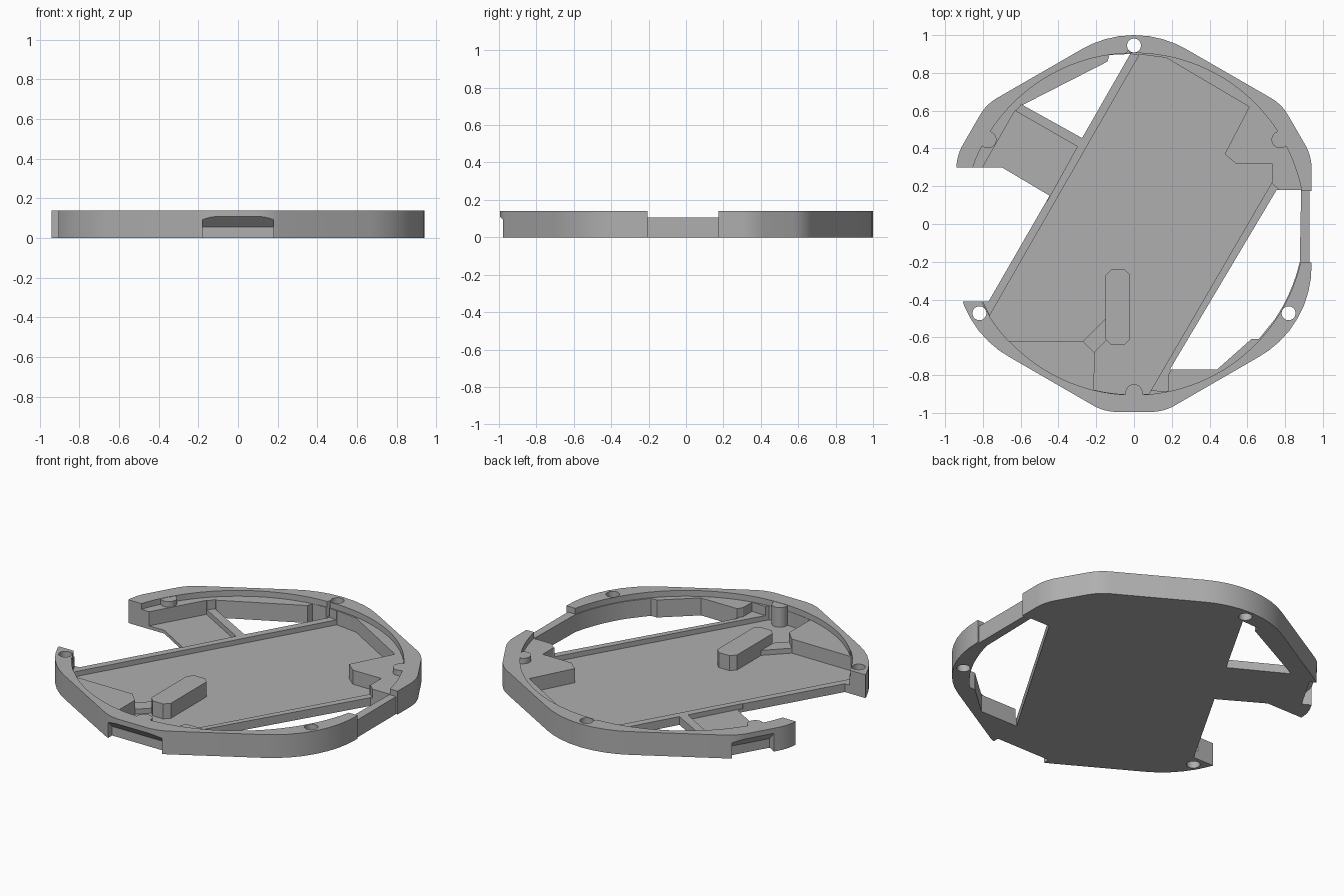
import bpy, bmesh, math
from mathutils import Matrix, Vector

if "Cube" in bpy.data.objects:
    bpy.data.objects.remove(bpy.data.objects["Cube"])

RIM, LEDGE, TOP, FLOOR = 0.05, 0.105, 0.14, 0.02

grey = bpy.data.materials.new("plain grey")
grey.use_nodes = True
grey.diffuse_color = (0.43, 0.43, 0.43, 1)
grey.node_tree.nodes["Principled BSDF"].inputs["Base Color"].default_value = (0.43, 0.43, 0.43, 1)


def polar(r, deg):
    a = math.radians(deg)
    return Vector((r * math.cos(a), r * math.sin(a)))


def arc(r, start, end, steps, centre=(0, 0)):
    return [Vector(centre) + polar(r, start + (end - start) * i / steps) for i in range(steps + 1)]


def circle(r, steps, centre=(0, 0)):
    return arc(r, 0, 360, steps, centre)[:-1]


def fillet(corners, steps=8):
    """Round each (point, radius) corner of a closed polygon."""
    out = []
    for i, (p, r) in enumerate(corners):
        u = (corners[i - 1][0] - p).normalized()
        v = (corners[(i + 1) % len(corners)][0] - p).normalized()
        half = u.angle(v) / 2
        centre = p + (u + v).normalized() * r / math.sin(half)
        a = p + u * r / math.tan(half) - centre
        b = p + v * r / math.tan(half) - centre
        for k in range(steps + 1):
            out.append(centre + a.lerp(b, k / steps).normalized() * r)
    return out


def prism(name, points, low, high, matrix=None):
    bm = bmesh.new()
    face = bm.faces.new([bm.verts.new((p[0], p[1], low)) for p in points])
    up = bmesh.ops.extrude_face_region(bm, geom=[face])["geom"]
    bmesh.ops.translate(bm, vec=(0, 0, high - low),
                        verts=[g for g in up if isinstance(g, bmesh.types.BMVert)])
    if matrix:
        bm.transform(matrix)
    bmesh.ops.recalc_face_normals(bm, faces=bm.faces)
    mesh = bpy.data.meshes.new(name)
    bm.to_mesh(mesh)
    bm.free()
    mesh.materials.append(grey)
    obj = bpy.data.objects.new(name, mesh)
    bpy.context.collection.objects.link(obj)
    return obj


def cut(target, points, low, high=0.4, matrix=None):
    tool = prism("cutter", points, low, high, matrix)
    tool.hide_render = True
    mod = target.modifiers.new("cut", 'BOOLEAN')
    mod.operation, mod.solver, mod.object = 'DIFFERENCE', 'EXACT', tool
    bpy.context.view_layer.objects.active = target
    bpy.ops.object.modifier_apply(modifier=mod.name)
    bpy.data.objects.remove(tool)


def smooth(obj):
    bpy.ops.object.select_all(action='DESELECT')
    obj.select_set(True)
    bpy.context.view_layer.objects.active = obj
    bpy.ops.object.shade_smooth_by_angle(angle=math.radians(25))


# Rounded hexagonal body: three round corners, three flat ones
corners = []
for turn in (30, 150, 270):
    corners += [(polar(1.007, turn - 9), 0.25), (polar(1.007, turn + 9), 0.25),
                (polar(1.085, turn + 60), 0.55)]
body = prism("ring_and_tray", fillet(corners), 0, TOP)

# Round step inside the ring
cut(body, circle(0.905, 128), LEDGE)

# Low rims beside the tray and the side arm
rims = [
    [(-0.80, -0.41), (-0.03, 0.92), (-0.02, 0.9), (0.03, 0.895), (0.06, 0.8), (-0.73, -0.5), (-0.765, -0.48)],
    [(0.05, -0.88), (0.18, -0.885), (0.18, -0.8), (0.77, 0.18), (0.73, 0.215), (0.68, 0.2)],
    [(-0.595, 0.635), (-0.26, 0.46), (-0.28, 0.38), (-0.63, 0.59)],
]
for shape in rims:
    cut(body, shape, RIM)

# Main tray floor
cut(body, [(0.03, 0.898), (0.17, 0.88), (0.61, 0.62), (0.48, 0.37), (0.54, 0.32), (0.73, 0.32),
           (0.73, 0.22)] + arc(0.903, 275, 256.5, 10) +
    [(-0.21, -0.68), (-0.27, -0.62)] + arc(0.908, 223, 212.5, 8), FLOOR)

# Side arm floor
cut(body, [(-0.63, 0.6), (-0.3, 0.41), (-0.46, 0.12), (-0.7, 0.25), (-0.83, 0.25)], FLOOR)

# Openings right through the body
openings = [
    [(-0.13, 0.895), (-0.14, 0.86), (-0.59, 0.63), (-0.275, 0.455), (-0.02, 0.9)],
    [(0.755, 0.18), (0.885, 0.18)] + arc(0.9, -12.8, -34, 8) +
    [(0.66, -0.61), (0.62, -0.61), (0.44, -0.77), (0.19, -0.77)],
    [(-1.2, 0.3), (-0.7, 0.3), (-0.447, 0.15), (-0.77, -0.41), (-1.2, -0.41)],
]
for shape in openings:
    cut(body, shape, -0.1)

# Lowered, slightly thinner wall on one side
for x, low in ((0.86, LEDGE), (0.93, -0.1)):
    cut(body, [(x, -0.205), (1.2, -0.205), (1.2, 0.175), (x, 0.175)], low)

# Screw holes
for turn in (90, 210, 330):
    cut(body, circle(0.037, 32, polar(0.945, turn)), -0.1)

# Finger recesses with a sloping ceiling under the flat corners
recess = [(0.94, -0.1), (1.1, -0.1), (1.1, 0.215), (0.94, 0.055)]
stand = Matrix(((1, 0, 0, 0), (0, 0, 1, 0), (0, 1, 0, 0), (0, 0, 0, 1)))
for turn, end in ((30, 0.18), (150, 0.065), (270, 0.18)):
    cut(body, recess, -0.18, end, Matrix.Rotation(math.radians(turn), 4, 'Z') @ stand)
smooth(body)

# Small locating posts on the inside of the ring
for name, turn in (("right_post", 30), ("left_post", 150), ("front_post", 270)):
    smooth(prism(name, circle(0.045, 32, polar(0.893, turn)), 0.01, TOP - 0.002))

# Raised block on the tray and its low link to the corner platform
prism("tray_block", [(-0.15, -0.27), (-0.12, -0.24), (-0.05, -0.24), (-0.02, -0.27), (-0.02, -0.61),
                     (-0.05, -0.64), (-0.12, -0.64), (-0.15, -0.61)], 0.01, 0.11)
prism("block_link", [(-0.27, -0.62), (-0.14, -0.49), (-0.14, -0.61), (-0.21, -0.68)], 0.01, RIM)
